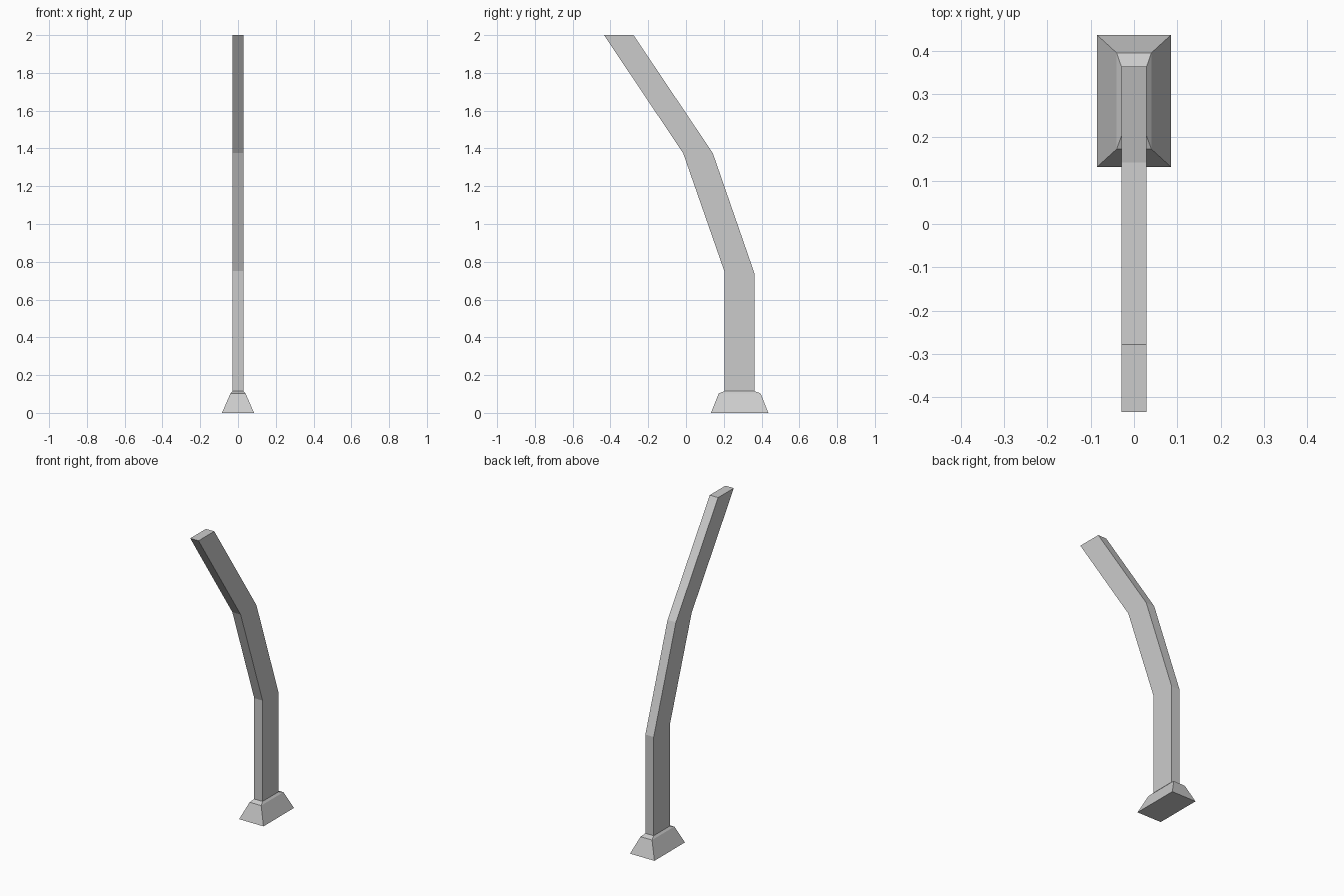
import bpy, bmesh

cube = bpy.data.objects.get("Cube")
if cube:
    bpy.data.objects.remove(cube, do_unlink=True)

grey = bpy.data.materials.new("light_grey")
grey.use_nodes = True
colour = (0.6, 0.6, 0.6, 1)
grey.diffuse_color = colour
grey.node_tree.nodes["Principled BSDF"].inputs["Base Color"].default_value = colour


def loft(name, rings):
    """Skin rectangles given as (half width, front y, front z, back y, back z)."""
    bm = bmesh.new()
    loops = []
    for w, y0, z0, y1, z1 in rings:
        corners = [(-w, y0, z0), (w, y0, z0), (w, y1, z1), (-w, y1, z1)]
        loops.append([bm.verts.new(c) for c in corners])
    for low, high in zip(loops, loops[1:]):
        for i in range(4):
            j = (i + 1) % 4
            bm.faces.new((low[i], low[j], high[j], high[i]))
    bm.faces.new(loops[0][::-1])
    bm.faces.new(loops[-1])
    bmesh.ops.recalc_face_normals(bm, faces=bm.faces)
    mesh = bpy.data.meshes.new(name)
    bm.to_mesh(mesh)
    bm.free()
    mesh.materials.append(grey)
    obj = bpy.data.objects.new(name, mesh)
    bpy.context.collection.objects.link(obj)
    return obj


# Flared foot with a bevelled collar
loft("base", [
    (0.085, 0.132, 0, 0.436, 0),
    (0.04, 0.173, 0.103, 0.395, 0.103),
    (0.029, 0.203, 0.115, 0.363, 0.115),
])

# Bent post leaning forward in two steps
loft("post", [
    (0.029, 0.203, 0.11, 0.363, 0.11),
    (0.029, 0.203, 0.75, 0.363, 0.737),
    (0.029, -0.015, 1.375, 0.142, 1.375),
    (0.029, -0.434, 2, -0.278, 2),
])
